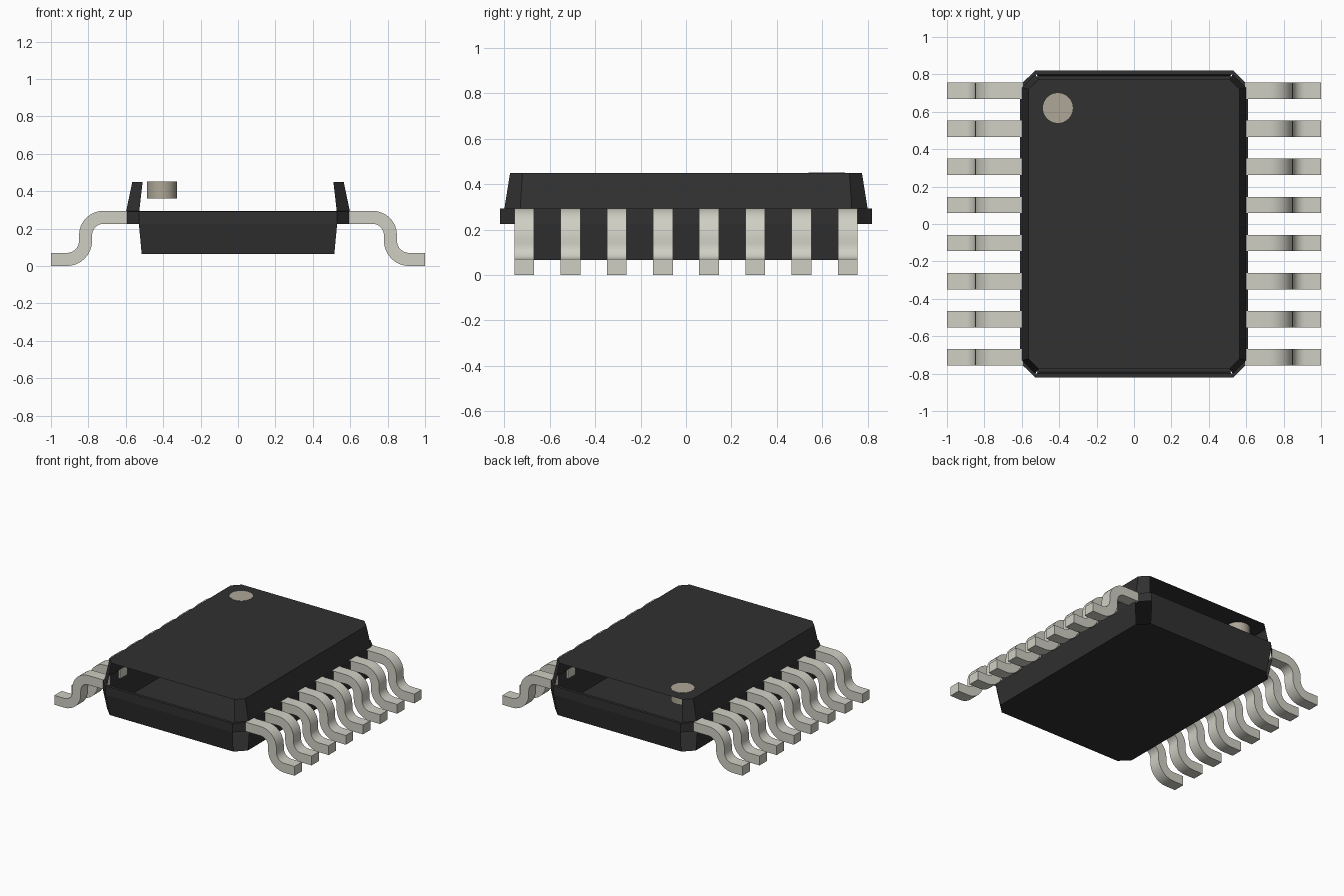
import bpy, bmesh, math
from mathutils import Vector

cube = bpy.data.objects.get("Cube")
if cube:
    bpy.data.objects.remove(cube, do_unlink=True)


def material(name, srgb):
    col = [((c / 255 + 0.055) / 1.055) ** 2.4 for c in srgb] + [1.0]
    m = bpy.data.materials.new(name)
    m.use_nodes = True
    m.diffuse_color = col
    b = m.node_tree.nodes["Principled BSDF"]
    b.inputs["Base Color"].default_value = col
    b.inputs["Roughness"].default_value = 0.6
    return m


BLACK = material("black plastic", (49, 49, 49))
METAL = material("pin metal", (208, 207, 196))
TAN = material("marker tan", (174, 167, 151))


def finish(name, bm, mat, smooth=False):
    me = bpy.data.meshes.new(name)
    bm.to_mesh(me)
    bm.free()
    ob = bpy.data.objects.new(name, me)
    bpy.context.collection.objects.link(ob)
    me.materials.append(mat)
    if smooth:
        bpy.ops.object.select_all(action='DESELECT')
        ob.select_set(True)
        bpy.context.view_layer.objects.active = ob
        bpy.ops.object.shade_smooth_by_angle(angle=math.radians(35))
    return ob


def octagon(bm, hx, hy, c, z):
    # Counter-clockwise; side 0 is +x, 2 is +y, 4 is -x, 6 is -y, odd sides are corners
    pts = [(hx, c - hy), (hx, hy - c), (hx - c, hy), (c - hx, hy),
           (-hx, hy - c), (-hx, c - hy), (c - hx, -hy), (hx - c, -hy)]
    return [bm.verts.new((x, y, z)) for x, y in pts]


def wall(bm, low, high, sides=range(8)):
    for i in sides:
        j = (i + 1) % 8
        bm.faces.new((low[i], low[j], high[j], high[i]))


# Hollow package shell: lid, tapered walls, middle band and base
bm = bmesh.new()
base = octagon(bm, 0.585, 0.79, 0.07, 0.065)
band_low = octagon(bm, 0.61, 0.82, 0.08, 0.225)
band_high = octagon(bm, 0.61, 0.82, 0.08, 0.292)
upper = octagon(bm, 0.598, 0.80, 0.07, 0.293)
lid = octagon(bm, 0.565, 0.775, 0.055, 0.45)
bm.faces.new(base[::-1])
wall(bm, base, band_low, (0, 2, 4, 6))          # open at the lower corners
wall(bm, band_low, band_high)
wall(bm, band_high, upper)
wall(bm, upper, lid, (0, 1, 3, 4, 5, 7))        # open at both upper ends
bm.faces.new(lid)
finish("package_shell", bm, BLACK)

# Round marker sunk into the lid
bm = bmesh.new()
bmesh.ops.create_cone(bm, cap_ends=True, segments=32, radius1=0.08,
                      radius2=0.08, depth=0.092)
bmesh.ops.translate(bm, vec=Vector((-0.407, 0.62, 0.406)), verts=bm.verts)
finish("corner_marker", bm, TAN, True)


def arc(cx, cz, r, a0, a1, n=8):
    return [(cx + r * math.cos(math.radians(a0 + (a1 - a0) * i / n)),
             cz + r * math.sin(math.radians(a0 + (a1 - a0) * i / n)))
            for i in range(n + 1)]


# Gull-wing pin outlines (x, z): upper face, then lower face
TOP = [(0.594, 0.295)] + arc(0.72, 0.165, 0.13, 90, 0) + arc(0.915, 0.135, 0.065, 180, 270) + [(1.0, 0.07)]
LOW = [(0.594, 0.225)] + arc(0.72, 0.165, 0.06, 90, 0) + arc(0.915, 0.135, 0.135, 180, 270) + [(1.0, 0.0)]


def pin(name, side, y, w=0.0435):
    bm = bmesh.new()
    rings = []
    for (tx, tz), (lx, lz) in zip(TOP, LOW):
        rings.append([bm.verts.new((side * px, y + s * w, pz))
                      for px, pz, s in ((tx, tz, -1), (tx, tz, 1), (lx, lz, 1), (lx, lz, -1))])
    for a, b in zip(rings, rings[1:]):
        for i in range(4):
            j = (i + 1) % 4
            bm.faces.new((a[i], a[j], b[j], b[i]))
    bm.faces.new(rings[0])
    bm.faces.new(rings[-1])
    bmesh.ops.recalc_face_normals(bm, faces=bm.faces)
    finish(name, bm, METAL, True)


# Eight pins along each long side
for k in range(8):
    y = (k - 3.5) * 0.2037
    pin(f"left_pin_{k + 1}", 1, y)
    pin(f"right_pin_{k + 1}", -1, y)
